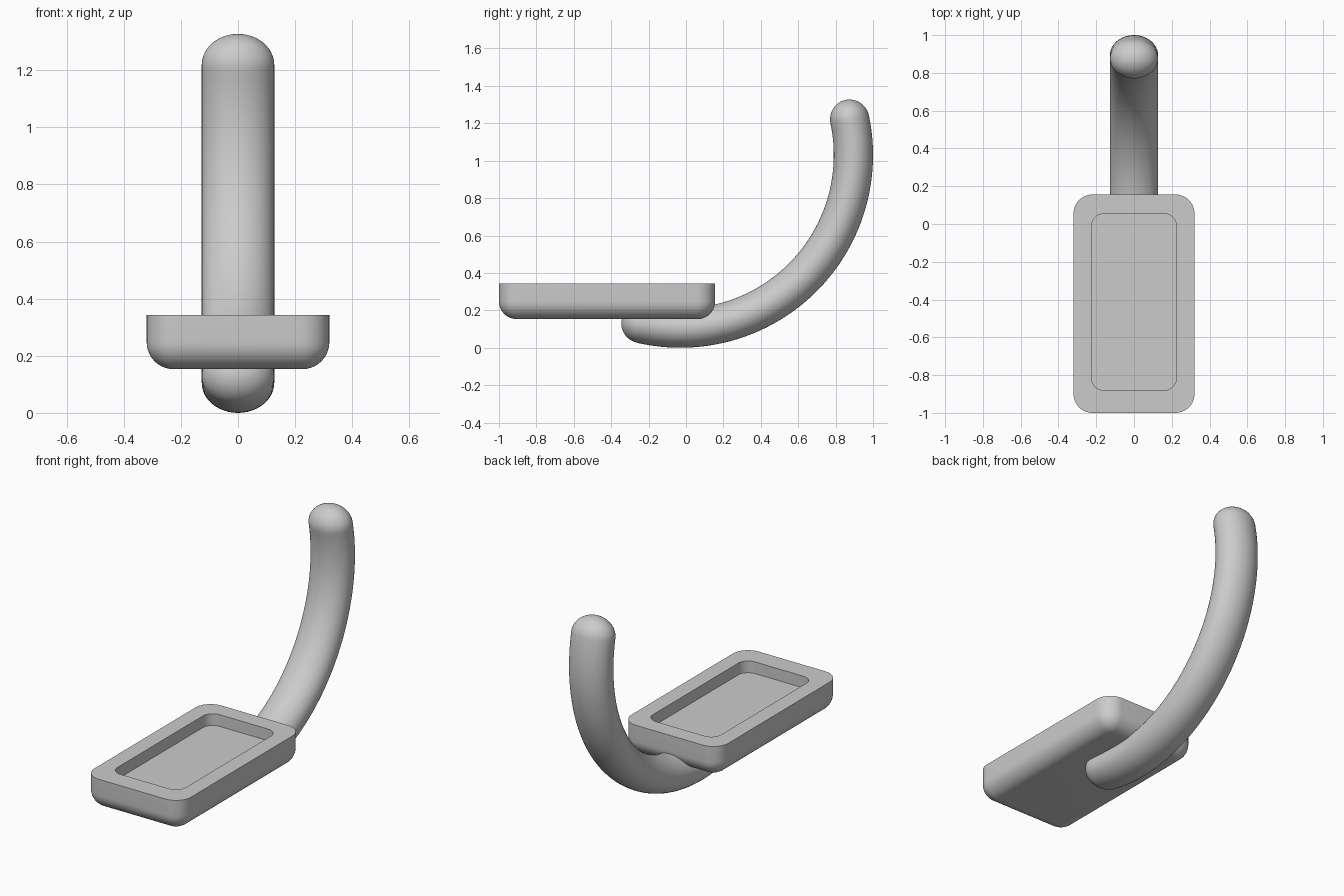
import bpy, bmesh
from math import sin, cos, pi, radians

cube = bpy.data.objects.get("Cube")
if cube:
    bpy.data.objects.remove(cube)

# One plain grey for everything
grey = bpy.data.materials.new("plain grey")
grey.use_nodes = True
colour = (0.6, 0.6, 0.6, 1)
grey.diffuse_color = colour
grey.node_tree.nodes["Principled BSDF"].inputs["Base Color"].default_value = colour


def loft(name, rings):
    """Skin a list of closed rings and cap both ends."""
    bm = bmesh.new()
    loops = [[bm.verts.new(p) for p in ring] for ring in rings]
    n = len(loops[0])
    for a, b in zip(loops, loops[1:]):
        for i in range(n):
            j = (i + 1) % n
            bm.faces.new((a[i], a[j], b[j], b[i]))
    bm.faces.new(loops[0][::-1])
    bm.faces.new(loops[-1])
    bmesh.ops.recalc_face_normals(bm, faces=bm.faces)
    mesh = bpy.data.meshes.new(name)
    bm.to_mesh(mesh)
    bm.free()
    obj = bpy.data.objects.new(name, mesh)
    bpy.context.collection.objects.link(obj)
    mesh.materials.append(grey)
    bpy.ops.object.select_all(action='DESELECT')
    obj.select_set(True)
    bpy.context.view_layer.objects.active = obj
    bpy.ops.object.shade_smooth_by_angle(angle=radians(35))
    return obj


def rounded_rect(hx, hy, r, cy, z, steps=10):
    ring = []
    for k, (sx, sy) in enumerate([(1, 1), (-1, 1), (-1, -1), (1, -1)]):
        for i in range(steps + 1):
            a = (k + i / steps) * pi / 2
            ring.append((sx * (hx - r) + r * cos(a),
                         cy + sy * (hy - r) + r * sin(a), z))
    return ring


# Tray: rounded bottom edge, flat rim, straight-walled recess
HX, HY, CY, R = 0.32, 0.578, -0.422, 0.1
BOTTOM, TOP, FLOOR = 0.153, 0.343, 0.273
FILLET = 0.095
rings = []
for i in range(11):
    a = i / 10 * pi / 2
    inset = FILLET * (1 - sin(a))
    rings.append(rounded_rect(HX - inset, HY - inset, R - inset, CY,
                              BOTTOM + FILLET * (1 - cos(a))))
rings.append(rounded_rect(HX, HY, R, CY, TOP))
for z in (TOP, FLOOR):
    rings.append(rounded_rect(0.225, 0.467, 0.065, -0.413, z))
loft("tray", rings)

# Handle: oval tube along an arc, with domed ends
ARC_Y, ARC_Z, ARC_R = -0.03, 1.03, 0.925
WIDE, THICK, DOME = 0.127, 0.105, 0.108
START, END = radians(-13), radians(101.8)


def oval(angle, scale=1.0, push=0.0, sides=48):
    ring = []
    for i in range(sides):
        a = 2 * pi * i / sides
        r = ARC_R + THICK * scale * sin(a)
        ring.append((WIDE * scale * cos(a),
                     ARC_Y + r * sin(angle) + push * cos(angle),
                     ARC_Z - r * cos(angle) + push * sin(angle)))
    return ring


dome = [(cos(t), DOME * sin(t)) for t in (i / 12 * pi / 2 for i in range(1, 12))]
dome.append((0.02, DOME))
rings = [oval(START, s, -p) for s, p in reversed(dome)]
rings += [oval(START + (END - START) * i / 64) for i in range(65)]
rings += [oval(END, s, p) for s, p in dome]
loft("handle", rings)
